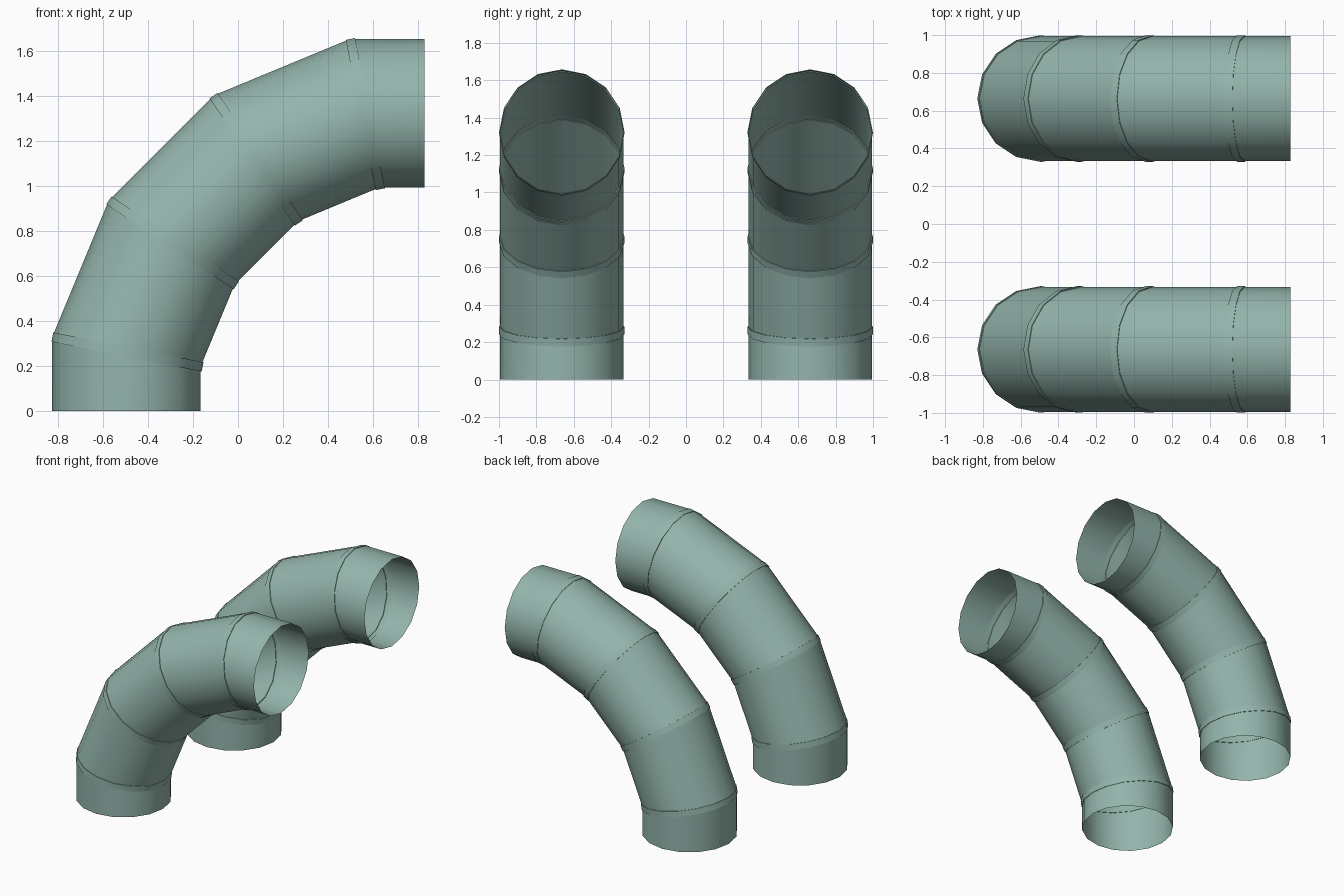
import bpy, bmesh
from math import cos, sin, radians, tau
from mathutils import Vector

if "Cube" in bpy.data.objects:
    bpy.data.objects.remove(bpy.data.objects["Cube"], do_unlink=True)

SIDES, RADIUS, LENGTH = 16, 0.33, 0.527   # duct section and length of one bend piece
HALF_BEAD = 0.021                         # half width of a joint bead
Y = Vector((0, 1, 0))

metal = bpy.data.materials.new("grey_green_metal")
metal.use_nodes = True
colour = (0.296, 0.462, 0.413, 1)
metal.diffuse_color = colour
metal.node_tree.nodes["Principled BSDF"].inputs["Base Color"].default_value = colour


def heading(deg):
    """Direction along the duct, turned from straight up towards +x."""
    return Vector((sin(radians(deg)), 0, cos(radians(deg))))


def outward(deg):
    """Direction to the outside of the bend."""
    return Vector((-cos(radians(deg)), 0, sin(radians(deg))))


def ellipse(centre, u, ru, ry):
    return [centre + u * (ru * cos(tau * i / SIDES)) + Y * (ry * sin(tau * i / SIDES))
            for i in range(SIDES)]


def mitred(axis_point, deg, plane_point, normal):
    """Round duct section slid along its axis onto a slanted cut plane."""
    d = heading(deg)
    return [p + d * ((plane_point - p).dot(normal) / d.dot(normal))
            for p in ellipse(axis_point, outward(deg), RADIUS, RADIUS)]


def duct_rings():
    point = Vector((-0.496, 0, 0))
    rings = [ellipse(point, outward(0), RADIUS, RADIUS)]
    point = point + heading(0) * LENGTH / 2
    for joint in range(4):
        before, after = 22.5 * joint, 22.5 * (joint + 1)
        mid = (before + after) / 2
        n, u = heading(mid), outward(mid)
        low, high = point - n * HALF_BEAD, point + n * HALF_BEAD
        rings.append(mitred(point, before, low, n))
        for c in (low, high):             # raised bead
            rings.append(ellipse(c - u * 0.0045, u, 0.3405, 0.335))
        rings.append(mitred(point, after, high, n))
        point = point + heading(after) * (LENGTH if joint < 3 else LENGTH / 2)
    rings.append(ellipse(point, outward(90), RADIUS, RADIUS))
    return rings


def build_duct(name, y):
    bm = bmesh.new()
    loops = [[bm.verts.new(p) for p in ring] for ring in duct_rings()]
    for a, b in zip(loops, loops[1:]):
        for i in range(SIDES):
            j = (i + 1) % SIDES
            bm.faces.new((a[j], a[i], b[i], b[j]))
    # The first face lies on the outside of the bend: make it face outwards
    bm.normal_update()
    bm.faces.ensure_lookup_table()
    if bm.faces[0].normal.x > 0:
        bmesh.ops.reverse_faces(bm, faces=bm.faces[:])
    mesh = bpy.data.meshes.new(name)
    bm.to_mesh(mesh)
    bm.free()
    mesh.materials.append(metal)
    obj = bpy.data.objects.new(name, mesh)
    obj.location.y = y
    bpy.context.collection.objects.link(obj)
    bpy.ops.object.select_all(action="DESELECT")
    obj.select_set(True)
    bpy.context.view_layer.objects.active = obj
    bpy.ops.object.shade_smooth_by_angle(angle=radians(30))


# Two matching open elbow ducts
build_duct("front_elbow_duct", -0.664)
build_duct("back_elbow_duct", 0.664)
